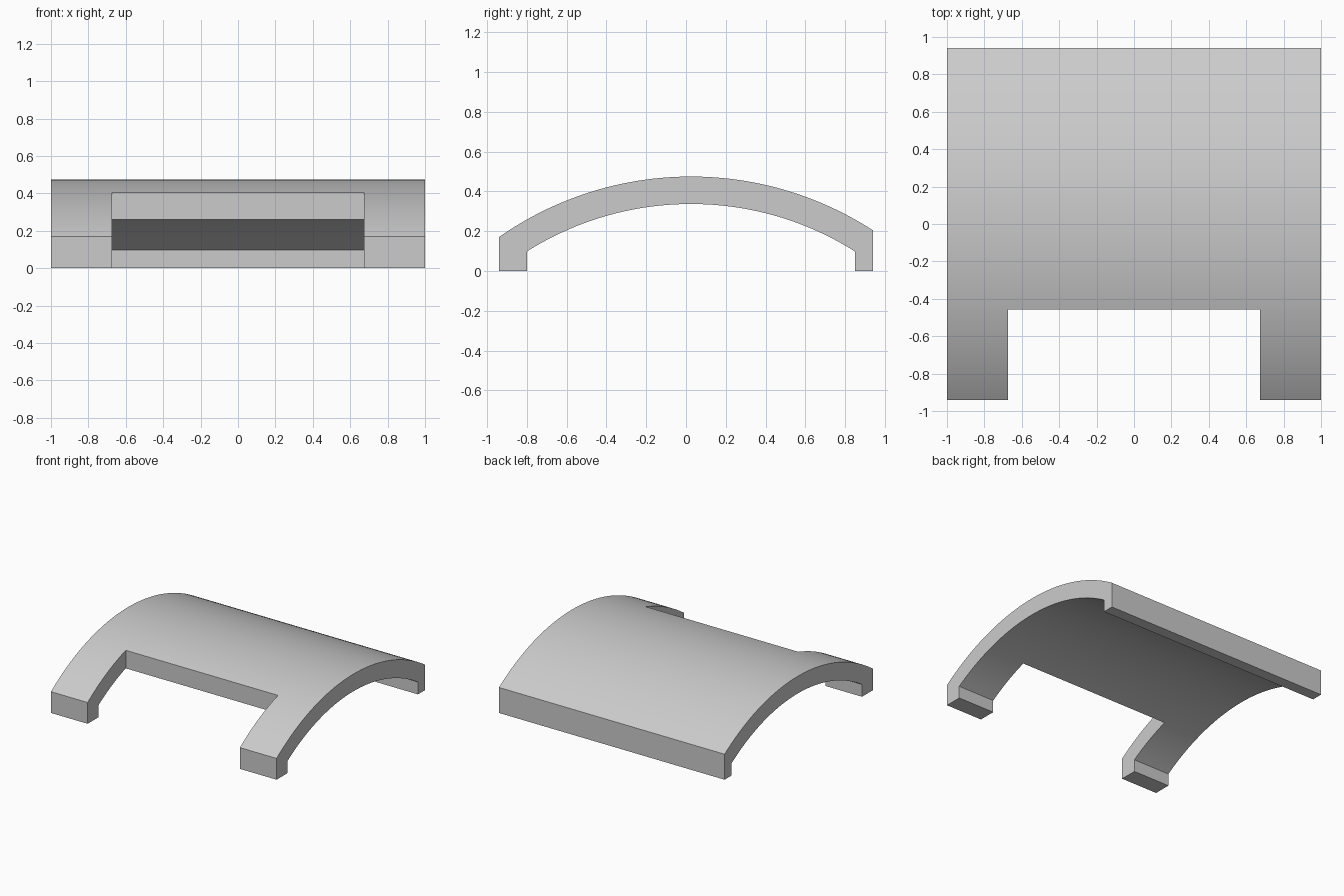
import bpy, bmesh, math

cube = bpy.data.objects.get("Cube")
if cube:
    bpy.data.objects.remove(cube, do_unlink=True)

grey = bpy.data.materials.new("plain grey")
grey.use_nodes = True
grey.diffuse_color = (0.6, 0.6, 0.6, 1)
grey.node_tree.nodes["Principled BSDF"].inputs["Base Color"].default_value = (0.6, 0.6, 0.6, 1)

CENTRE_Y, CENTRE_Z = 0.025, -1.207
OUTER, INNER = 1.682, 1.544
NOTCH_Y, NOTCH_X = -0.457, 0.675


def arc(radius, y0, y1, steps):
    """Points on a concentric arc between two y positions."""
    a0 = math.asin((y0 - CENTRE_Y) / radius)
    a1 = math.asin((y1 - CENTRE_Y) / radius)
    angles = [a0 + (a1 - a0) * i / steps for i in range(steps + 1)]
    return [(CENTRE_Y + radius * math.sin(a), CENTRE_Z + radius * math.cos(a)) for a in angles]


def prism(name, profile, half_width):
    """Extrude a y-z profile along x."""
    bm = bmesh.new()
    face = bm.faces.new([bm.verts.new((-half_width, y, z)) for y, z in profile])
    grown = bmesh.ops.extrude_face_region(bm, geom=[face])["geom"]
    verts = [v for v in grown if isinstance(v, bmesh.types.BMVert)]
    bmesh.ops.translate(bm, verts=verts, vec=(2 * half_width, 0, 0))
    bmesh.ops.recalc_face_normals(bm, faces=bm.faces[:])
    mesh = bpy.data.meshes.new(name)
    bm.to_mesh(mesh)
    bm.free()
    mesh.materials.append(grey)
    obj = bpy.data.objects.new(name, mesh)
    bpy.context.collection.objects.link(obj)
    return obj


# Arched shell with a short vertical foot along the front and back
profile = [(-0.94, 0)] + arc(OUTER, -0.94, 0.94, 64) + [(0.94, 0), (0.85, 0)]
profile += arc(INNER, 0.85, -0.80, 64) + [(-0.80, 0)]
shell = prism("arched_cover", profile, 1.0)

# Rectangular notch between the two front legs
cutter = prism("notch_cutter", [(-1.2, -0.2), (NOTCH_Y, -0.2), (NOTCH_Y, 0.8), (-1.2, 0.8)], NOTCH_X)
cutter.hide_render = True
cut = shell.modifiers.new("notch", "BOOLEAN")
cut.operation = "DIFFERENCE"
cut.solver = "EXACT"
cut.object = cutter

bpy.ops.object.select_all(action="DESELECT")
bpy.context.view_layer.objects.active = shell
shell.select_set(True)
bpy.ops.object.modifier_apply(modifier=cut.name)
bpy.data.objects.remove(cutter, do_unlink=True)
bpy.ops.object.shade_smooth_by_angle(angle=math.radians(20))
